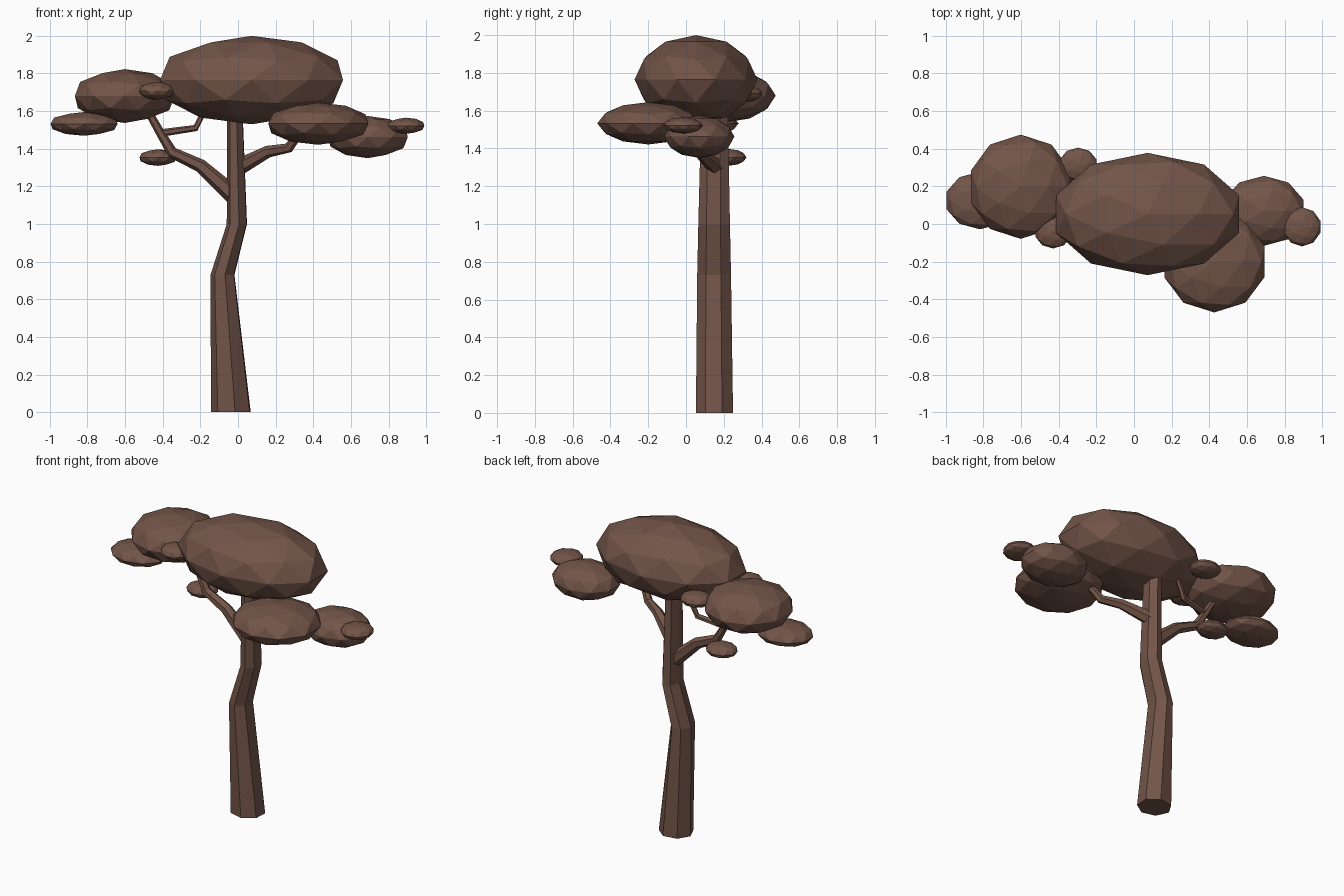
import bpy, bmesh, math
from mathutils import Vector, Matrix

if "Cube" in bpy.data.objects:
    bpy.data.objects.remove(bpy.data.objects["Cube"])

bark = bpy.data.materials.new("brown")
bark.diffuse_color = (0.17, 0.09, 0.065, 1)
bark.use_nodes = True
bark.node_tree.nodes["Principled BSDF"].inputs["Base Color"].default_value = bark.diffuse_color


def blob(name, centre, half):
    # Low-poly ellipsoid; the icosphere only reaches 0.951 of its radius in x
    bpy.ops.mesh.primitive_ico_sphere_add(subdivisions=2, radius=1, location=centre)
    ob = bpy.context.object
    ob.name = name
    ob.scale = (half[0] / 0.951, half[1], half[2])
    ob.data.materials.append(bark)


def limb(name, points, radii, sides, level=False, start=0.0):
    # Faceted tube through the points; level keeps its rings horizontal
    pts = [Vector(p) for p in points]
    bm = bmesh.new()
    rings = []
    for i, (p, (rx, ry)) in enumerate(zip(pts, radii)):
        tangent = pts[min(i + 1, len(pts) - 1)] - pts[max(i - 1, 0)]
        if level:
            rot = Matrix.Identity(3)
        else:
            t = tangent.normalized()
            side = t.cross(Vector((0, 1, 0))).normalized()
            rot = Matrix((side, t.cross(side), t)).transposed()
        ring = []
        for k in range(sides):
            a = start + math.tau * k / sides
            ring.append(bm.verts.new(p + rot @ Vector((rx * math.cos(a), ry * math.sin(a), 0))))
        rings.append(ring)
    for lo, hi in zip(rings, rings[1:]):
        for k in range(sides):
            n = (k + 1) % sides
            bm.faces.new((lo[k], lo[n], hi[n], hi[k]))
    bm.faces.new(rings[0][::-1])
    bm.faces.new(rings[-1])
    bmesh.ops.recalc_face_normals(bm, faces=bm.faces)
    me = bpy.data.meshes.new(name)
    bm.to_mesh(me)
    bm.free()
    me.materials.append(bark)
    bpy.context.collection.objects.link(bpy.data.objects.new(name, me))


# Trunk with its bend
limb("trunk",
     [(-0.034, 0.152, 0), (-0.08, 0.15, 0.73), (-0.004, 0.15, 1.0), (-0.015, 0.152, 1.62)],
     [(0.11, 0.101), (0.066, 0.092), (0.056, 0.086), (0.042, 0.072)],
     7, level=True, start=math.radians(22.5))

# Branches
limb("left_branch",
     [(-0.01, 0.15, 1.14), (-0.2, 0.16, 1.31), (-0.35, 0.17, 1.38), (-0.41, 0.18, 1.48), (-0.49, 0.19, 1.62)],
     [(0.05, 0.05), (0.036, 0.036), (0.03, 0.03), (0.024, 0.024), (0.02, 0.02)], 6)
limb("left_twig",
     [(-0.4, 0.18, 1.485), (-0.225, 0.2, 1.51), (-0.17, 0.21, 1.62)],
     [(0.02, 0.02), (0.018, 0.018), (0.015, 0.015)], 6)
limb("right_branch",
     [(0.0, 0.16, 1.3), (0.16, 0.07, 1.385), (0.27, 0.01, 1.405), (0.35, -0.04, 1.52)],
     [(0.045, 0.045), (0.032, 0.032), (0.027, 0.027), (0.022, 0.022)], 6)

# Foliage: centre and half size of each clump
for name, centre, half in [
    ("crown_foliage", (0.072, 0.053, 1.765), (0.486, 0.325, 0.235)),
    ("left_foliage", (-0.602, 0.198, 1.68), (0.265, 0.277, 0.143)),
    ("left_low_foliage", (-0.818, 0.125, 1.532), (0.178, 0.153, 0.063)),
    ("left_front_tuft", (-0.43, -0.04, 1.708), (0.094, 0.09, 0.047)),
    ("left_back_tuft", (-0.297, 0.316, 1.69), (0.097, 0.09, 0.045)),
    ("left_under_tuft", (-0.425, 0.23, 1.353), (0.098, 0.09, 0.044)),
    ("right_front_foliage", (0.427, -0.2, 1.533), (0.266, 0.27, 0.112)),
    ("right_foliage", (0.69, 0.07, 1.462), (0.212, 0.186, 0.112)),
    ("right_tip_tuft", (0.893, -0.015, 1.522), (0.097, 0.104, 0.043)),
]:
    blob(name, centre, half)
